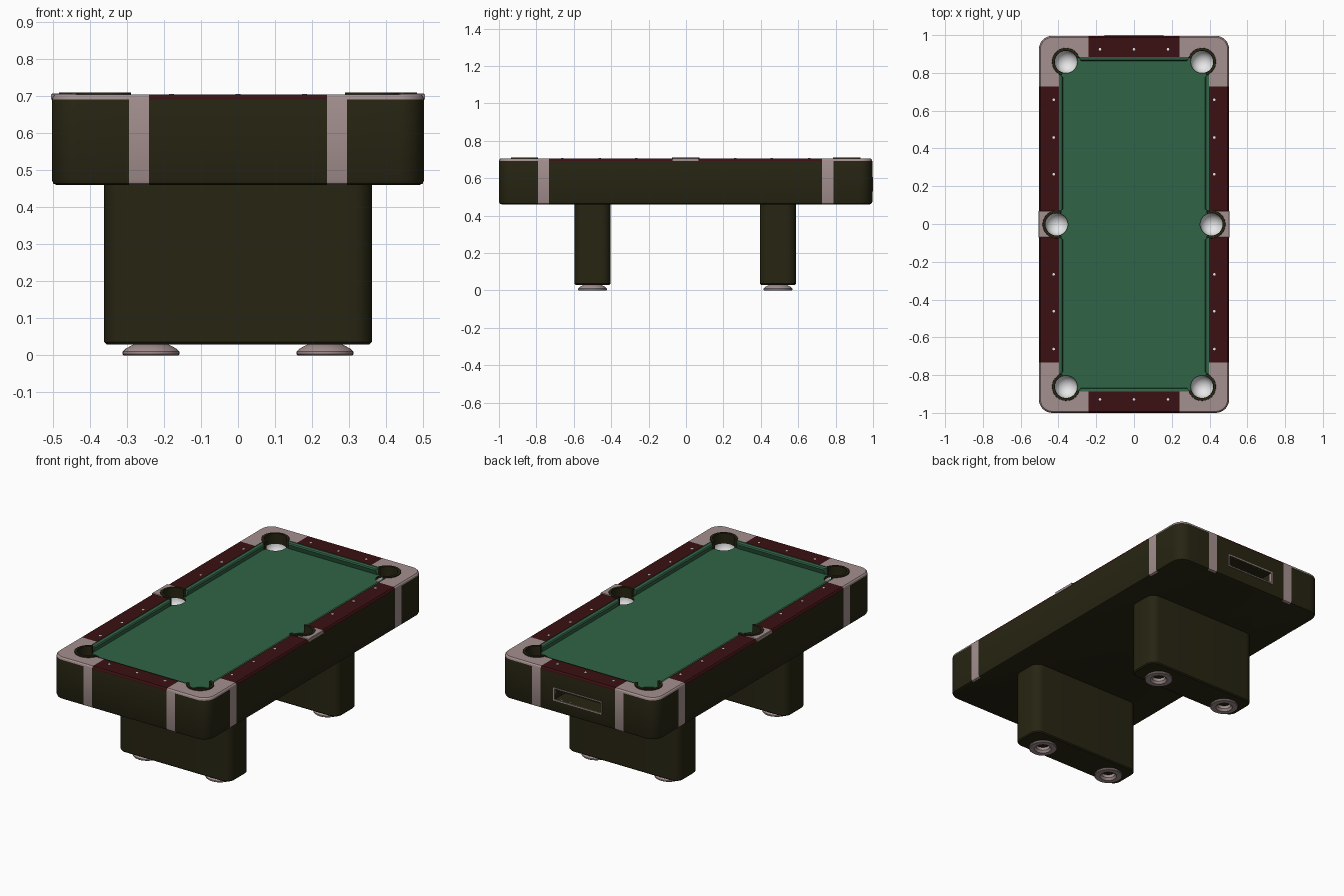
import bpy, bmesh, math
from mathutils import Matrix

if "Cube" in bpy.data.objects:
    bpy.data.objects.remove(bpy.data.objects["Cube"])

# One material per colour; every part shares the same slot order
COLOURS = [("dark_olive", (0.020, 0.018, 0.006)), ("dark_red_wood", (0.044, 0.005, 0.006)),
           ("dusty_pink", (0.37, 0.28, 0.275)), ("green_cloth", (0.03, 0.125, 0.06)),
           ("white", (0.80, 0.80, 0.80))]
OLIVE, RED, PINK, GREEN, WHITE = range(5)
MATS = []
for n, c in COLOURS:
    m = bpy.data.materials.new(n)
    m.diffuse_color = (*c, 1)
    m.use_nodes = True
    m.node_tree.nodes["Principled BSDF"].inputs["Base Color"].default_value = m.diffuse_color
    MATS.append(m)


def make(name, bm, mat=None):
    bmesh.ops.remove_doubles(bm, verts=bm.verts, dist=1e-5)
    bmesh.ops.recalc_face_normals(bm, faces=bm.faces)
    if mat is not None:
        for f in bm.faces:
            f.material_index = mat
    me = bpy.data.meshes.new(name)
    bm.to_mesh(me)
    bm.free()
    for m in MATS:
        me.materials.append(m)
    ob = bpy.data.objects.new(name, me)
    bpy.context.collection.objects.link(ob)
    return ob


def outline(hx, hy, r, xs=(), ys=(), n=8):
    """Counter-clockwise rounded rectangle with extra split points."""
    def arc(cx, cy, a0):
        return [(cx + r * math.cos(a0 + i * math.pi / 2 / n), cy + r * math.sin(a0 + i * math.pi / 2 / n))
                for i in range(n + 1)]
    q, cx, cy = math.pi / 2, hx - r, hy - r
    return ([(hx, y) for y in ys] + arc(cx, cy, 0) + [(x, hy) for x in reversed(xs)] + arc(-cx, cy, q)
            + [(-hx, y) for y in reversed(ys)] + arc(-cx, -cy, 2 * q) + [(x, -hy) for x in xs] + arc(cx, -cy, 3 * q))


def stack(bm, loops):
    """Skin a list of (points, z) loops and cap both ends."""
    rows = [[bm.verts.new((x, y, z)) for x, y in pts] for pts, z in loops]
    for a, b in zip(rows, rows[1:]):
        for i in range(len(a)):
            j = (i + 1) % len(a)
            bm.faces.new((a[i], a[j], b[j], b[i]))
    bm.faces.new(rows[0][::-1])
    bm.faces.new(rows[-1])


def lathe(bm, prof, cx, cy, a0=0, span=2 * math.pi, n=32, closed=True):
    """Turn a (radius, z) profile about a vertical axis."""
    full = span > 6.28
    rows = [[bm.verts.new((cx + r * math.cos(a0 + span * i / n), cy + r * math.sin(a0 + span * i / n), z))
             for r, z in prof] for i in range(n if full else n + 1)]
    k = len(prof)
    for i in range(n):
        a, b = rows[i], rows[(i + 1) % len(rows)]
        for p in range(k if closed else k - 1):
            q = (p + 1) % k
            bm.faces.new((a[p], b[p], b[q], a[q]))
    if not full:
        bm.faces.new(rows[0])
        bm.faces.new(rows[-1][::-1])


def box(bm, x0, x1, y0, y1, z0, z1):
    mat = Matrix.Translation(((x0 + x1) / 2, (y0 + y1) / 2, (z0 + z1) / 2)) @ Matrix.Diagonal((x1 - x0, y1 - y0, z1 - z0, 1))
    return bmesh.ops.create_cube(bm, size=1, matrix=mat)["verts"]


def cut(ob, cutter):
    md = ob.modifiers.new("cut", "BOOLEAN")
    md.operation, md.solver, md.object = "DIFFERENCE", "EXACT", cutter
    bpy.context.view_layer.objects.active = ob
    bpy.ops.object.modifier_apply(modifier=md.name)


HX, HY, IX, IY = 0.503, 0.998, 0.397, 0.886   # outer and inner half sizes
TOP, BED = 0.705, 0.665
CORNERS = [(sx, sy) for sx in (-1, 1) for sy in (-1, 1)]
POCKETS = [(0.36 * sx, 0.86 * sy) for sx, sy in CORNERS] + [(0.41 * s, 0) for s in (-1, 1)]

# Table body: rounded shell, rail top, sunken bed
XS = (-0.295, -0.24, 0.24, 0.295)
YS = (-0.79, -0.73, 0.73, 0.79)


def inset(i):
    return outline(HX - i, HY - i, 0.07 - i, XS, YS)


inner = [(max(-IX, min(IX, x)), max(-IY, min(IY, y))) for x, y in inset(0)]
bm = bmesh.new()
stack(bm, [(inset(0.014), 0.46), (inset(0.004), 0.464), (inset(0), 0.474), (inset(0), 0.691),
           (inset(0.002), 0.699), (inset(0.008), TOP), (inner, TOP), (inner, BED)])
for f in bm.faces:
    c = f.calc_center_median()
    ax, ay = abs(c.x), abs(c.y)
    inside = ax < IX + 0.001 and ay < IY + 0.001
    if inside and c.z > 0.6:
        f.material_index = GREEN
    elif c.z > 0.691:
        f.material_index = PINK if ax > 0.24 and ay > 0.73 else RED
    elif (0.24 < ax < 0.295 and ay > 0.9) or (0.73 < ay < 0.79 and ax > 0.45):
        f.material_index = PINK
body = make("table_body", bm)

# Pocket cutter: olive throat with a white bowl below the bed
bm = bmesh.new()
bowl = [(0.06 * math.sin(a), 0.65 - 0.06 * math.cos(a)) for a in [i * math.pi / 16 for i in range(9)]]
for x, y in POCKETS:
    lathe(bm, bowl + [(0.06, 0.8), (0, 0.8)], x, y, closed=False)
for f in bm.faces:
    f.material_index = WHITE if f.calc_center_median().z < 0.65 else OLIVE
pocket_cutter = make("pocket_cutter", bm)

# Ball return slot in the back end
bm = bmesh.new()
box(bm, -0.149, 0.149, 0.90, 1.1, 0.537, 0.598)
slot_cutter = make("slot_cutter", bm, OLIVE)
cut(body, pocket_cutter)
cut(body, slot_cutter)
bm = bmesh.new()
for s in (-1, 1):
    box(bm, 0.1525 * s - 0.0035, 0.1525 * s + 0.0035, 0.985, 1.002, 0.53, 0.605)
for z in (0.53, 0.598):
    box(bm, -0.149, 0.149, 0.985, 1.002, z, z + 0.007)
make("slot_frame", bm, PINK)

# Side pocket caps
for s, n in ((-1, "left"), (1, "right")):
    bm = bmesh.new()
    box(bm, *sorted((s * IX, s * 0.505)), -0.07, 0.07, 0.691, 0.708)
    bmesh.ops.bevel(bm, geom=[e for e in bm.edges if all(v.co.z > 0.7 for v in e.verts)],
                    offset=0.003, segments=1, affect="EDGES")
    cut(make(n + "_side_pocket_cap", bm, PINK), pocket_cutter)
for ob in (pocket_cutter, slot_cutter):
    bpy.data.objects.remove(ob)

# Raised pocket liners, open toward the bed
bm = bmesh.new()
for x, y in POCKETS:
    d = math.atan2(math.copysign(1, y), math.copysign(1, x)) if y else (0 if x > 0 else math.pi)
    half = math.radians(118 if y else 112)
    lathe(bm, [(0.059, 0.65), (0.074, 0.65), (0.074, 0.710), (0.073, 0.711), (0.060, 0.711), (0.059, 0.710)],
          x, y, d - half, 2 * half, 28)
make("pocket_liners", bm, OLIVE)

# Cushions: (inward, height, end taper) profile lofted along each rail
CUSHION = [(0, 0.702, 0), (0.016, 0.699, 0.012), (0.021, 0.693, 0.015), (0.012, BED, 0.008), (0, BED, 0)]


def cushion(bm, a, b, place):
    ends = [[bm.verts.new((*place(d, t + k * s), z)) for d, z, k in CUSHION] for t, s in ((a, 1), (b, -1))]
    n = len(CUSHION)
    for i in range(n):
        j = (i + 1) % n
        bm.faces.new((ends[0][i], ends[0][j], ends[1][j], ends[1][i]))
    bm.faces.new(ends[0])
    bm.faces.new(ends[1][::-1])


bm = bmesh.new()
for s in (-1, 1):
    cushion(bm, -0.295, 0.295, lambda d, t: (t, s * (IY - d)))
    for a, b in ((-0.795, -0.066), (0.066, 0.795)):
        cushion(bm, a, b, lambda d, t: (s * (IX - d), t))
make("cushions", bm, GREEN)

# Rail sight dots
bm = bmesh.new()
dots = [(sx * 0.425, sy * y) for sx, sy in CORNERS for y in (0.265, 0.46, 0.66)]
dots += [(x, s * 0.927) for s in (-1, 1) for x in (-0.18, 0, 0.18)]
for x, y in dots:
    bmesh.ops.create_cone(bm, cap_ends=True, segments=12, radius1=0.007, radius2=0.007, depth=0.004,
                          matrix=Matrix.Translation((x, y, TOP)))
make("rail_dots", bm, WHITE)

# Pedestal legs and round feet
for y, n in ((-0.498, "front"), (0.494, "back")):
    bm = bmesh.new()
    loops = [(outline(0.362 - i, 0.097 - i, 0.05 - i), z) for i, z in ((0.006, 0.03), (0, 0.036), (0, 0.465))]
    stack(bm, [([(px, py + y) for px, py in pts], z) for pts, z in loops])
    make(n + "_leg", bm, OLIVE)
    bm = bmesh.new()
    for x in (-0.235, 0.235):
        lathe(bm, [(0.036, 0.031), (0.036, 0.012), (0.046, 0), (0.074, 0), (0.077, 0.003), (0.077, 0.010),
                   (0.070, 0.017), (0.058, 0.024), (0.044, 0.031)], x, y)
    make(n + "_feet", bm, PINK)

# Shading, slot clean-up and centring
for ob in bpy.context.collection.objects:
    ob.location.y = -0.002
    bpy.ops.object.select_all(action="DESELECT")
    ob.select_set(True)
    bpy.context.view_layer.objects.active = ob
    bpy.ops.object.shade_smooth_by_angle(angle=math.radians(27))
    bpy.ops.object.material_slot_remove_unused()
